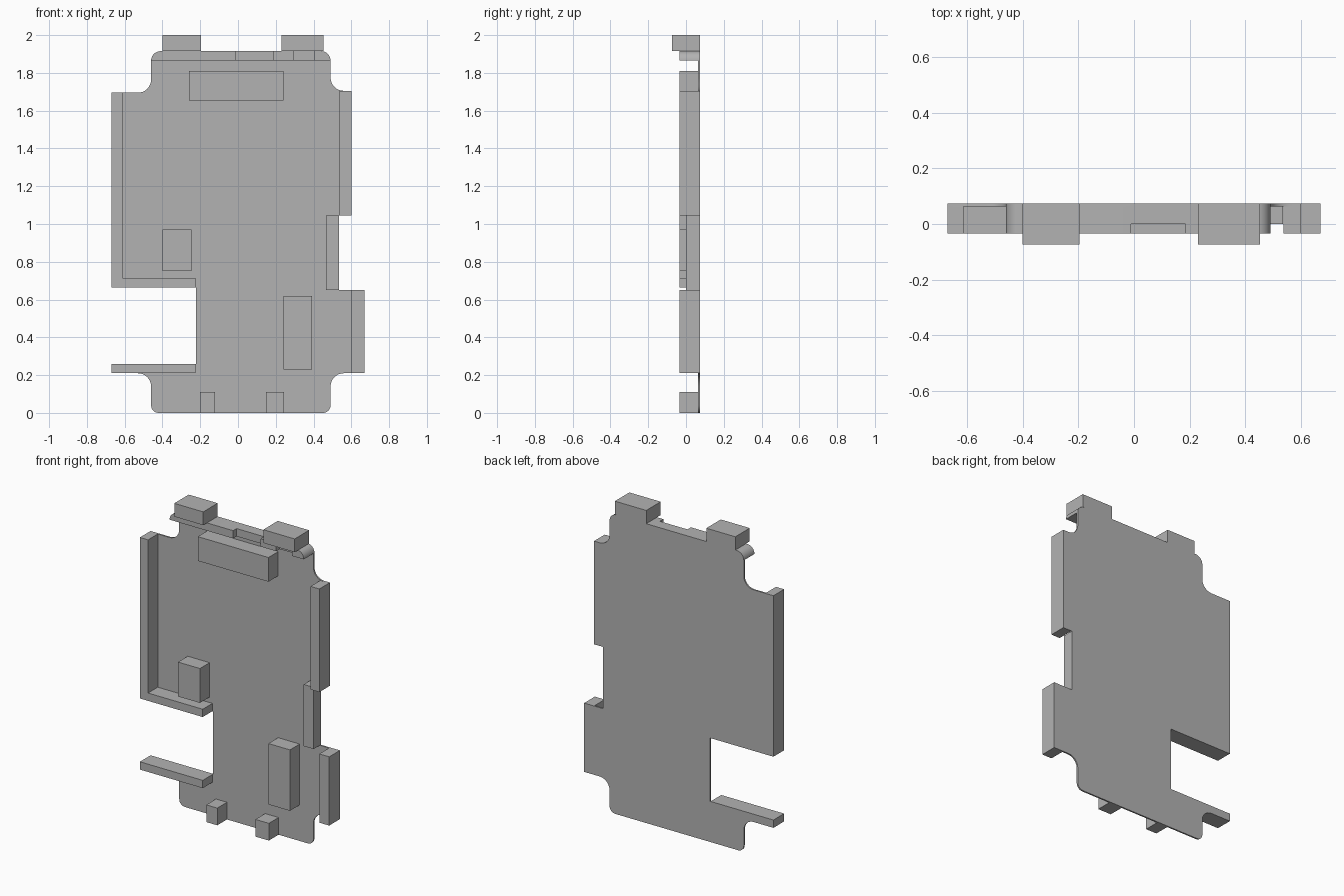
import bpy, bmesh
from math import sin, cos, radians

cube = bpy.data.objects.get("Cube")
if cube:
    bpy.data.objects.remove(cube, do_unlink=True)

grey = bpy.data.materials.new("matte_grey")
grey.use_nodes = True
colour = (0.45, 0.45, 0.45, 1)
grey.diffuse_color = colour
grey.node_tree.nodes["Principled BSDF"].inputs["Base Color"].default_value = colour

BACK, FLOOR, RIM, MID, FRONT = 0.073, 0.063, -0.035, 0.0, -0.073


def arc(cx, cz, r, start, end, steps=8):
    angles = [radians(start + (end - start) * i / steps) for i in range(steps + 1)]
    return [(cx + r * cos(a), cz + r * sin(a)) for a in angles]


def slab(name, outline, front, back):
    """Extrude an outline in the x-z plane from front to back."""
    bm = bmesh.new()
    face = bm.faces.new([bm.verts.new((x, front, z)) for x, z in outline])
    moved = bmesh.ops.extrude_face_region(bm, geom=[face])["geom"]
    bmesh.ops.translate(bm, vec=(0, back - front, 0),
                        verts=[v for v in moved if isinstance(v, bmesh.types.BMVert)])
    bmesh.ops.recalc_face_normals(bm, faces=bm.faces)
    mesh = bpy.data.meshes.new(name)
    bm.to_mesh(mesh)
    bm.free()
    mesh.materials.append(grey)
    obj = bpy.data.objects.new(name, mesh)
    bpy.context.collection.objects.link(obj)
    bpy.context.view_layer.objects.active = obj
    obj.select_set(True)
    bpy.ops.object.shade_smooth_by_angle(angle=radians(30))
    obj.select_set(False)
    return obj


def block(name, x0, x1, z0, z1, front=RIM, back=BACK):
    return slab(name, [(x0, z0), (x1, z0), (x1, z1), (x0, z1)], front, back)


# Thin back plate with rounded and scooped corners
outline = (arc(-0.42, 0.04, 0.04, 180, 270) + arc(0.45, 0.04, 0.04, 270, 360)
           + arc(0.56, 0.14, 0.07, 180, 90)
           + [(0.67, 0.21), (0.67, 0.65), (0.535, 0.65), (0.535, 1.045),
              (0.6, 1.045), (0.6, 1.705)]
           + arc(0.56, 1.775, 0.07, 270, 180)
           + arc(0.44, 1.865, 0.05, 0, 90) + arc(-0.41, 1.865, 0.05, 90, 180)
           + arc(-0.53, 1.765, 0.07, 360, 270)
           + [(-0.67, 1.695), (-0.67, 0.665), (-0.222, 0.665), (-0.222, 0.26),
              (-0.67, 0.26), (-0.67, 0.21)]
           + arc(-0.53, 0.14, 0.07, 90, 0))
slab("back_plate", outline, FLOOR, BACK)

# Raised rim walls
block("right_side_wall", -0.67, -0.612, 0.715, 1.695)
block("right_ledge", -0.67, -0.225, 0.665, 0.715)
block("right_lower_bar", -0.67, -0.225, 0.21, 0.26)
block("left_upper_wall", 0.538, 0.6, 1.045, 1.705)
block("left_middle_wall", 0.465, 0.535, 0.65, 1.045, MID)
block("left_lower_wall", 0.6, 0.67, 0.21, 0.65)

# Top rim: rounded ends with recessed stretches between
slab("top_rim_right_end", [(-0.46, 1.865), (-0.01, 1.865), (-0.01, 1.915)]
     + arc(-0.41, 1.865, 0.05, 90, 180)[:-1], RIM, FLOOR)
block("top_rim_recess", -0.01, 0.185, 1.865, 1.915, MID, FLOOR)
block("top_rim_middle", 0.185, 0.295, 1.865, 1.915, RIM, FLOOR)
block("top_rim_left_recess", 0.295, 0.405, 1.865, 1.915, MID, FLOOR)
slab("top_rim_left_end", [(0.405, 1.865)] + arc(0.44, 1.865, 0.05, 0, 90)
     + [(0.405, 1.915)], RIM, FLOOR)

# Tabs on the top edge
block("top_tab_right", -0.4, -0.195, 1.915, 2.0, FRONT)
block("top_tab_left", 0.23, 0.452, 1.915, 2.0, FRONT)

# Blocks standing on the plate
for name, x0, x1, z0, z1 in [
        ("upper_block", -0.26, 0.24, 1.655, 1.81),
        ("small_block", -0.4, -0.245, 0.75, 0.97),
        ("lower_block", 0.24, 0.392, 0.23, 0.62),
        ("bottom_stud_right", -0.2, -0.122, 0.0, 0.11),
        ("bottom_stud_left", 0.148, 0.243, 0.0, 0.11)]:
    block(name, x0, x1, z0, z1, RIM, FLOOR)
